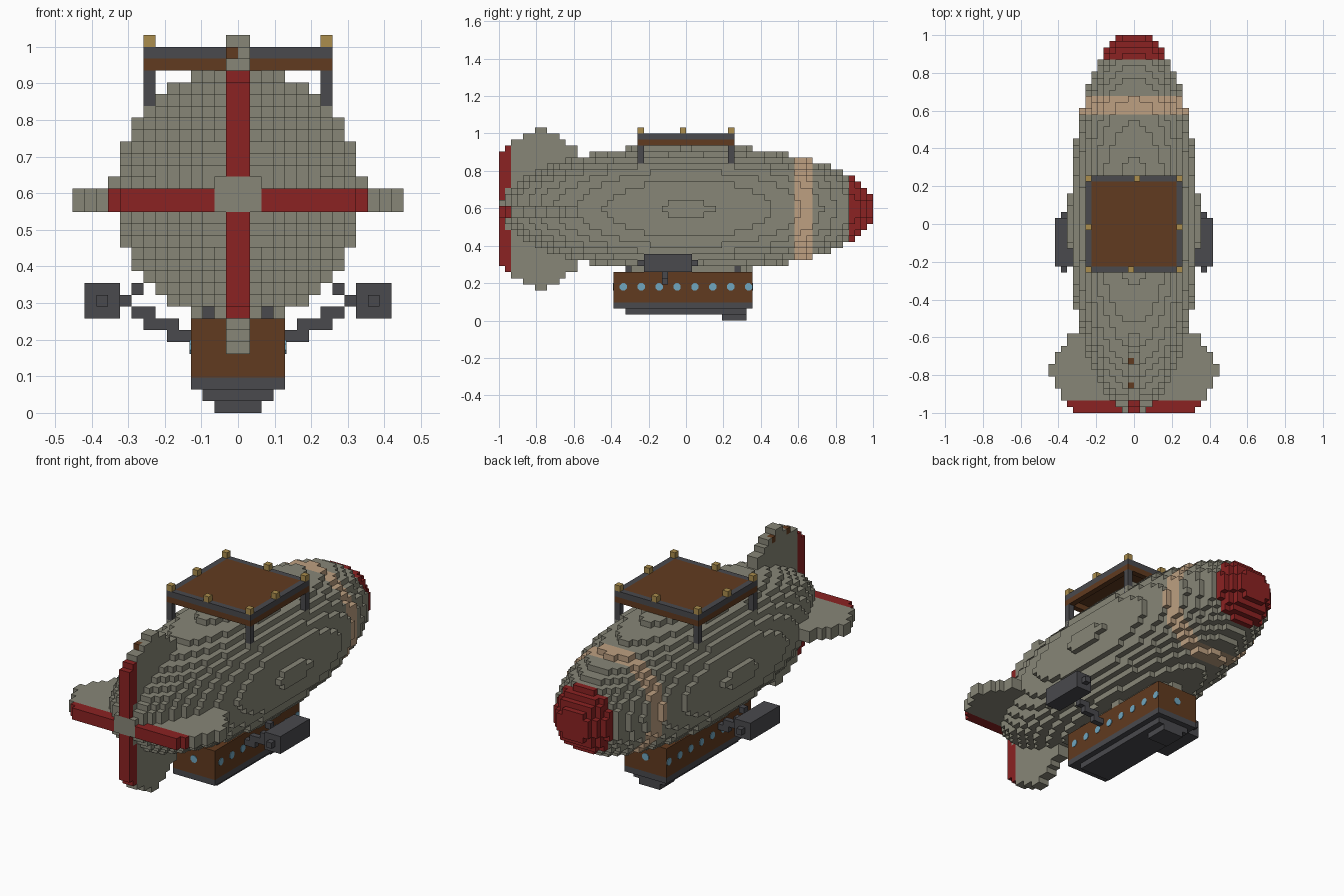
import bpy
import bmesh
from math import pi
from mathutils import Matrix, Vector

V = 2 / 62  # size of one block
if "Cube" in bpy.data.objects:
    bpy.data.objects.remove(bpy.data.objects["Cube"])


def material(name, *rgb):
    m = bpy.data.materials.new(name)
    m.use_nodes = True
    m.diffuse_color = (*rgb, 1)
    m.node_tree.nodes["Principled BSDF"].inputs["Base Color"].default_value = (*rgb, 1)
    return m


canvas = material("canvas_grey", .245, .24, .185)
red = material("red", .26, .016, .016)
tan = material("tan", .51, .35, .22)
wood = material("wood_brown", .12, .043, .014)
iron = material("iron_grey", .067, .067, .075)
brass = material("brass", .41, .27, .075)
glass = material("window_blue", .16, .38, .52)


def finish(name, bm, mats):
    mesh = bpy.data.meshes.new(name)
    bm.to_mesh(mesh)
    bm.free()
    for m in mats:
        mesh.materials.append(m)
    ob = bpy.data.objects.new(name, mesh)
    bpy.context.collection.objects.link(ob)
    return ob


def blocks(name, cells, solid, mats):
    """Outer skin of a set of unit blocks; cells maps position to material."""
    bm = bmesh.new()
    verts = {}
    for pos, mat in cells.items():
        for axis in range(3):
            u, v = (axis + 1) % 3, (axis + 2) % 3
            for side in (0, 1):
                near = list(pos)
                near[axis] += 2 * side - 1
                if tuple(near) in solid:
                    continue
                quad = []
                for du, dv in ((0, 0), (1, 0), (1, 1), (0, 1)):
                    c = list(pos)
                    c[axis] += side
                    c[u] += du
                    c[v] += dv
                    c = tuple(c)
                    if c not in verts:
                        verts[c] = bm.verts.new(Vector(c) * V)
                    quad.append(verts[c])
                face = bm.faces.new(quad if side else quad[::-1])
                face.material_index = mat
    return finish(name, bm, mats)


def boxes(name, spans, mat, mirror=False):
    """Boxes given as x, y, z ranges in blocks, optionally mirrored in x."""
    bm = bmesh.new()
    for x, y, z in spans:
        for s in ((1, -1) if mirror else (1,)):
            mid = Vector((s * sum(x) / 2, sum(y) / 2, sum(z) / 2)) * V
            size = [(r[1] - r[0]) * V for r in (x, y, z)]
            bmesh.ops.create_cube(bm, size=1, matrix=Matrix.Translation(mid) @ Matrix.Diagonal((*size, 1)))
    return finish(name, bm, [mat])


# Balloon: blocky ellipsoid with tan band and red nose
RADIUS, HALF_LENGTH, SHIFT = 10.6, 31.45, .35
hull = {}
for y in range(-31, 31):
    limit = RADIUS ** 2 * (1 - ((y + .5 - SHIFT) / HALF_LENGTH) ** 2)
    colour = 1 if y >= 27 else 2 if 18 <= y < 21 else 0
    for x in range(-11, 11):
        for z in range(7, 30):
            if (x + .5) ** 2 + (z - 18) ** 2 <= limit:
                hull[x, y, z] = colour

# Tail fins: rounded outline, red trailing edge
reach = [10, 11, 12, 12, 13, 13, 14, 14, 13, 13, 12, 11, 11]
fins = {}
for i, r in enumerate(reach):
    y = i - 31
    for a in range(-r, r):
        for w in (-1, 0):
            for cell in ((a, y, 18 + w), (w, y, 18 + a + (a < 0))):
                if cell not in hull:
                    fins[cell] = 1 if i < 2 else 0
for y in (-27, -23):
    fins[-1, y, 30] = 2
solid = set(hull) | set(fins)
blocks("balloon", hull, solid, [canvas, red, tan])
blocks("tail_fins", fins, solid, [canvas, red, wood])

# Roof deck
def ring(z):
    return [((-8, 8), (-8, -7), z), ((-8, 8), (7, 8), z),
            ((-8, -7), (-7, 7), z), ((7, 8), (-7, 7), z)]


boxes("deck_floor", [((-7, 7), (-7, 7), (30, 31))], wood)
boxes("deck_skirt", ring((29, 30)), wood)
boxes("deck_frame", ring((30, 31)), iron)
boxes("deck_posts", [((7, 8), (y, y + 1), (24, 29)) for y in (-8, 7)], iron, True)
spots = [(x, y) for x in (-8, 7) for y in (-8, -1, 7)] + [(-1, -8), (0, 7)]
boxes("deck_knobs", [((x, x + 1), (y, y + 1), (31, 32)) for x, y in spots], brass)

# Gondola with stepped keel and hangers
boxes("gondola", [((-4, 4), (-12, 11), (3, 8))], wood)
boxes("gondola_keel", [((-4, 4), (-12, 11), (2, 3)),
                       ((-3, 3), (-10, 10), (1, 2)),
                       ((-2, 2), (6, 10), (0, 1))], iron)
boxes("gondola_hangers", [((2, 3), (y, y + 1), (8, 9.5)) for y in (-10, 8)], iron, True)

# Engines on stepped struts
boxes("engines", [((10, 13), (-7, 1), (8, 11))], iron, True)
boxes("engine_hubs", [((11, 12), (-8, 2), (9, 10))], iron, True)
steps = [(4, 6, 6), (5, 8, 7), (7, 9, 8), (9, 10, 9), (8, 9, 10)]
boxes("engine_struts", [((a, b), (-4, -3), (z, z + 1)) for a, b, z in steps]
      + [((7, 8), (-3, -2), (11, 12))], iron, True)

# Round windows as thin plates
bm = bmesh.new()


def window(x, y, axis):
    turn = Matrix.Rotation(pi / 2, 4, axis) @ Matrix.Rotation(pi / 8, 4, "Z")
    bmesh.ops.create_cone(bm, cap_ends=True, segments=8, radius1=.021, radius2=.021,
                          depth=.006, matrix=Matrix.Translation((x, y, .18)) @ turn)


for i in range(8):
    for side in (-1, 1):
        window(side * 4 * V, -.335 + i * .0957, "Y")
window(0, -12 * V, "X")
window(0, 11 * V, "X")
finish("windows", bm, [glass])
